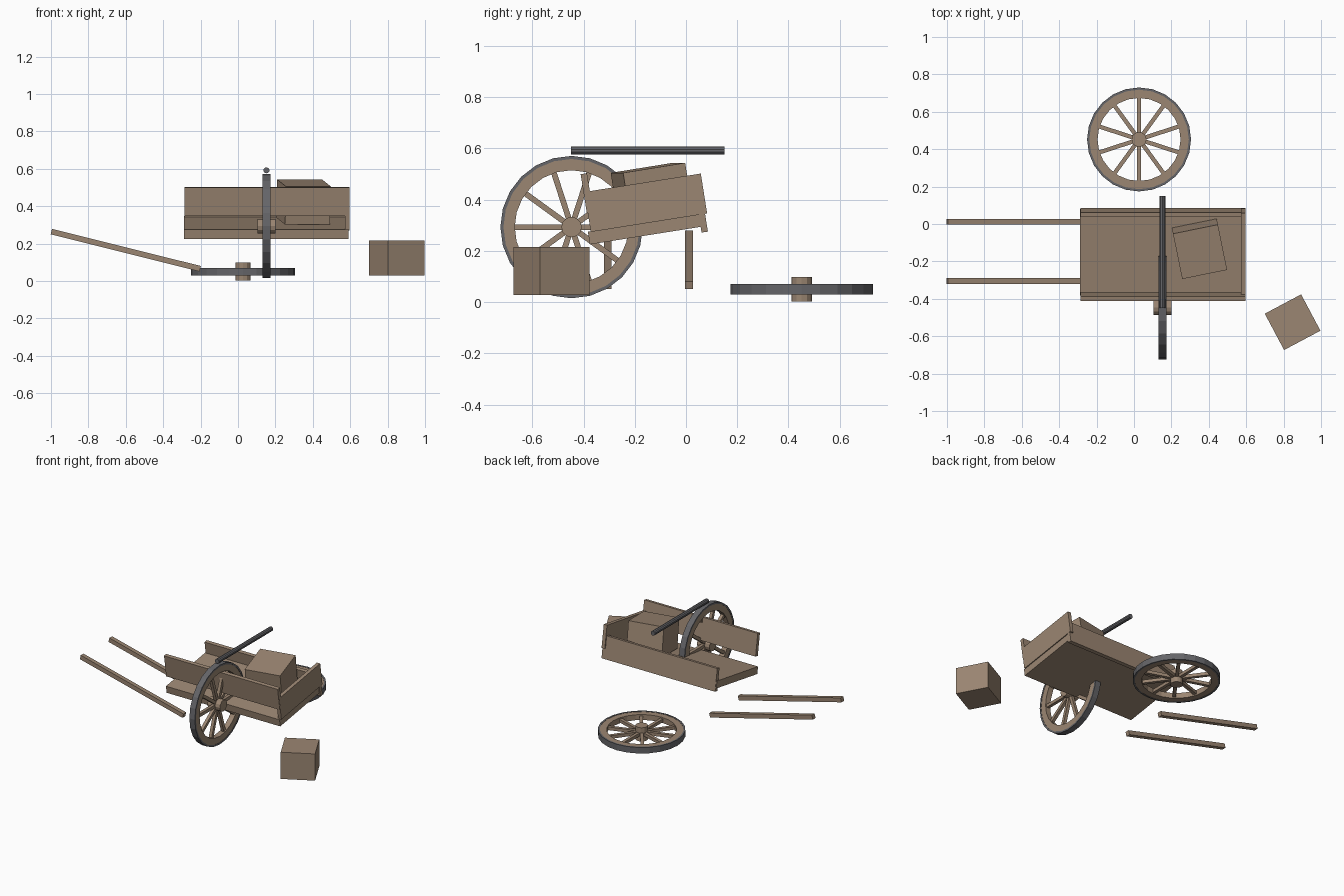
import bpy, bmesh
from math import radians, cos, sin, pi
from mathutils import Matrix, Euler

if "Cube" in bpy.data.objects:
    bpy.data.objects.remove(bpy.data.objects["Cube"])


def material(name, rgb):
    m = bpy.data.materials.new(name)
    m.diffuse_color = (*rgb, 1)
    m.use_nodes = True
    m.node_tree.nodes["Principled BSDF"].inputs["Base Color"].default_value = m.diffuse_color
    return m


WOOD = material("wood", (0.33, 0.24, 0.17))
IRON = material("iron", (0.13, 0.13, 0.14))
TILT = radians(9)


def finish(name, bm, mat, loc, rot):
    bmesh.ops.recalc_face_normals(bm, faces=bm.faces)
    me = bpy.data.meshes.new(name)
    bm.to_mesh(me)
    bm.free()
    me.materials.append(mat)
    ob = bpy.data.objects.new(name, me)
    ob.location = loc
    ob.rotation_euler = rot
    bpy.context.collection.objects.link(ob)
    return ob


def box(name, size, loc, rot=(0, 0, 0)):
    bm = bmesh.new()
    bmesh.ops.create_cube(bm, size=1, matrix=Matrix.Diagonal((*size, 1)))
    return finish(name, bm, WOOD, loc, rot)


def cylinder(name, r, length, sides, mat, loc, rot):
    bm = bmesh.new()
    bmesh.ops.create_cone(bm, cap_ends=True, segments=sides, radius1=r, radius2=r, depth=length)
    return finish(name, bm, mat, loc, rot)


def ring(name, r_in, r_out, width, sides, mat, loc, rot):
    bm = bmesh.new()
    h = width / 2
    profile = [(r_in, -h), (r_out, -h), (r_out, h), (r_in, h)]
    loops = [[bm.verts.new((r * cos(2 * pi * i / sides), r * sin(2 * pi * i / sides), z))
              for r, z in profile] for i in range(sides)]
    for i in range(sides):
        a, b = loops[i], loops[(i + 1) % sides]
        for j in range(4):
            k = (j + 1) % 4
            bm.faces.new((a[j], b[j], b[k], a[k]))
    return finish(name, bm, mat, loc, rot)


# Spoked wheel: axis along local z, first spoke at the given phase
def wheel(name, loc, rot, phase):
    ring(name + "_tyre", 0.266, 0.278, 0.042, 24, IRON, loc, rot)
    ring(name + "_rim", 0.222, 0.267, 0.038, 24, WOOD, loc, rot)
    cylinder(name + "_hub", 0.04, 0.096, 12, WOOD, loc, rot)
    bm = bmesh.new()
    for i in range(10):
        m = (Matrix.Rotation(phase + i * pi / 5, 4, 'Z') @ Matrix.Translation((0.132, 0, 0))
             @ Matrix.Diagonal((0.2, 0.022, 0.022, 1)))
        bmesh.ops.create_cube(bm, size=1, matrix=m)
    finish(name + "_spokes", bm, WOOD, loc, rot)


wheel("standing_wheel", (0.152, -0.447, 0.293), (0, radians(90), 0), pi / 2)
wheel("fallen_wheel", (0.027, 0.452, 0.05), (0, 0, 0), pi / 2)

# Tilted bed with its boards
roll = (TILT, 0, 0)
box("cart_floor", (0.88, 0.46, 0.05), (0.15, -0.152, 0.286), roll)
box("front_side_board", (0.88, 0.025, 0.155), (0.155, -0.387, 0.425), roll)
box("back_side_board", (0.88, 0.025, 0.155), (0.155, 0.061, 0.35), roll)
box("tail_board", (0.025, 0.46, 0.158), (0.584, -0.157, 0.388), roll)

# Loose axle
cylinder("axle", 0.016, 0.6, 10, IRON, (0.152, -0.15, 0.592), (radians(90), 0, 0))

# Pulling shafts
for side, y in (("back", 0.012), ("front", -0.305)):
    box(side + "_shaft", (0.82, 0.03, 0.03), (-0.6, y, 0.165), (0, radians(14), 0))

# Crates, one in the bed and one on the ground
box("bed_crate", (0.245, 0.25, 0.205), (0.35, -0.133, 0.423), (TILT, 0, radians(11.5)))
box("ground_crate", (0.22, 0.22, 0.187), (0.848, -0.525, 0.122), (0, 0, radians(28)))
